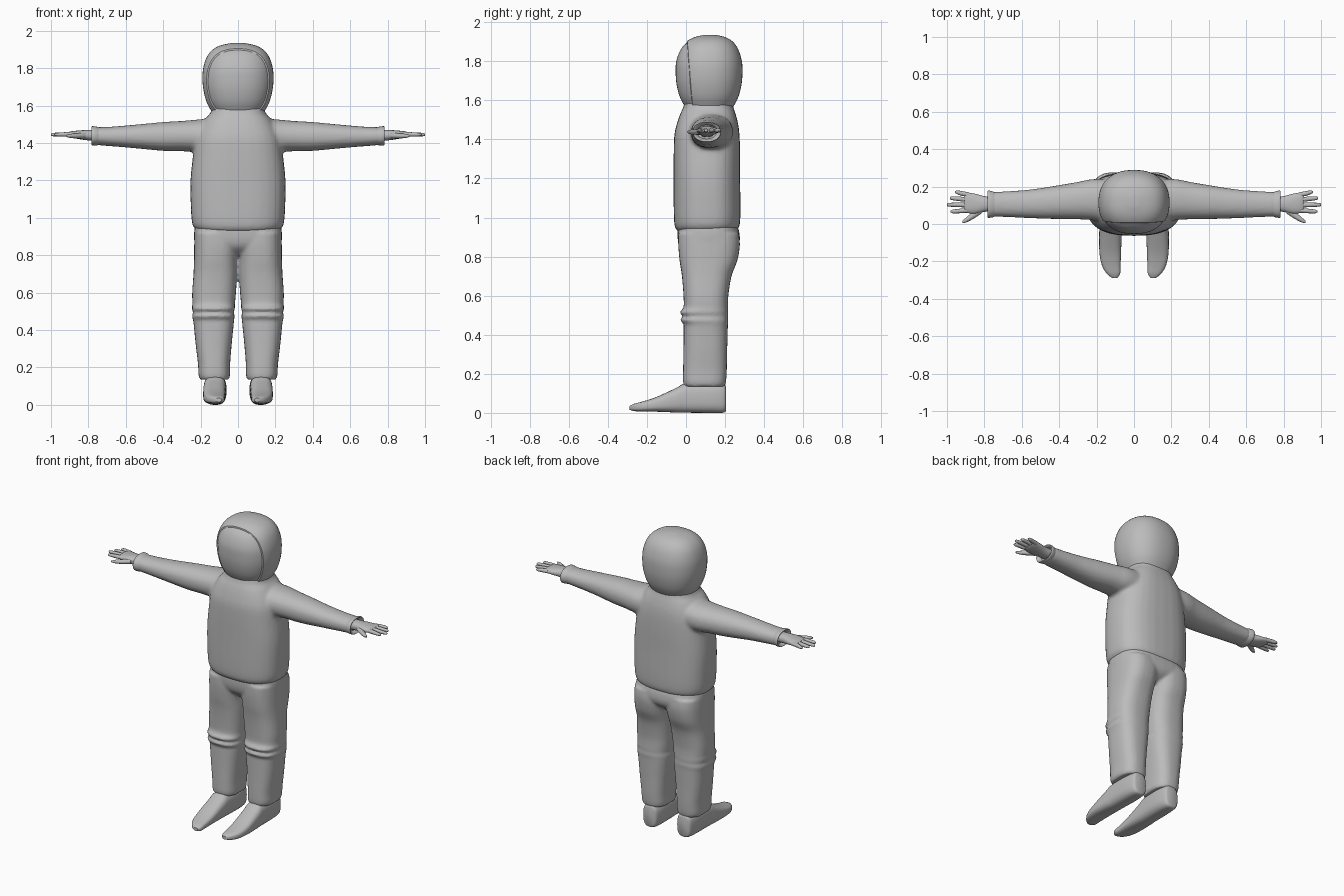
import bpy, bmesh, math

grey = bpy.data.materials.new("suit grey")
grey.diffuse_color = (0.5, 0.5, 0.5, 1)


def catmull(rows, steps):
    """Smooth interpolation between section rows."""
    out = []
    last = len(rows) - 1
    for i in range(last):
        p0, p1, p2, p3 = rows[max(i - 1, 0)], rows[i], rows[i + 1], rows[min(i + 2, last)]
        for k in range(steps):
            t = k / steps
            out.append([0.5 * (2 * b + (c - a) * t + (2 * a - 5 * b + 4 * c - d) * t * t
                        + (3 * b - a - 3 * c + d) * t ** 3) for a, b, c, d in zip(p0, p1, p2, p3)])
    return out + [list(rows[-1])]


def loft(bm, rows, axis, side=1, n=2.4, segs=32, steps=4):
    """Rows are (position, centre u, centre v, half u, half v) along an axis."""
    rings = []
    for a, cu, cv, hu, hv in catmull(rows, steps):
        ring = []
        for k in range(segs):
            t = 2 * math.pi * k / segs
            c, s = math.cos(t), math.sin(t)
            u = cu + hu * math.copysign(abs(c) ** (2 / n), c)
            v = cv + hv * math.copysign(abs(s) ** (2 / n), s)
            x, y, z = {'x': (a, u, v), 'y': (u, a, v), 'z': (u, v, a)}[axis]
            ring.append(bm.verts.new((x * side, y, z)))
        rings.append(ring)
    for r, q in zip(rings, rings[1:]):
        for k in range(segs):
            j = (k + 1) % segs
            bm.faces.new((r[k], r[j], q[j], q[k]))
    bm.faces.new(rings[0])
    bm.faces.new(rings[-1])


def finish(bm, name, voxel=0, smooth=0):
    bmesh.ops.recalc_face_normals(bm, faces=bm.faces)
    me = bpy.data.meshes.new(name)
    bm.to_mesh(me)
    bm.free()
    me.materials.append(grey)
    ob = bpy.data.objects.new(name, me)
    bpy.context.collection.objects.link(ob)
    if voxel:
        m = ob.modifiers.new("blend", 'REMESH')
        m.mode = 'VOXEL'
        m.voxel_size = voxel
        m.use_smooth_shade = True
        s = ob.modifiers.new("soften", 'SMOOTH')
        s.factor, s.iterations = 0.5, smooth
    else:
        bpy.ops.object.select_all(action='DESELECT')
        bpy.context.view_layer.objects.active = ob
        ob.select_set(True)
        bpy.ops.object.shade_smooth_by_angle(angle=math.radians(40))
    return ob


# Jacket: torso and both sleeves blended together
bm = bmesh.new()
loft(bm, [(.925, 0, .105, .20, .14), (.94, 0, .107, .228, .158), (.97, 0, .108, .245, .168),
          (1.05, 0, .108, .252, .171), (1.2, 0, .107, .254, .170), (1.33, 0, .107, .241, .170),
          (1.42, 0, .107, .228, .167), (1.48, 0, .11, .205, .157), (1.53, 0, .112, .175, .142),
          (1.56, 0, .114, .148, .130), (1.60, 0, .115, .138, .120)], 'z', n=2.6)
for s in (1, -1):
    loft(bm, [(.10, .12, 1.44, .12, .095), (.22, .13, 1.438, .110, .087), (.3, .125, 1.437, .100, .081),
              (.4, .117, 1.435, .091, .077), (.55, .108, 1.435, .077, .063),
              (.68, .106, 1.435, .069, .052), (.76, .105, 1.437, .066, .048)], 'x', s, 2.2)
finish(bm, "jacket", .011, 4)

# Trousers: hips and two legs with knee folds
bm = bmesh.new()
loft(bm, [(.80, 0, .11, .17, .09), (.84, 0, .115, .225, .14), (.88, 0, .117, .234, .158),
          (.93, 0, .114, .234, .158), (.965, 0, .110, .228, .150)], 'z', n=2.8)
for s in (1, -1):
    loft(bm, [(.135, .125, .095, .078, .104), (.16, .127, .095, .084, .110), (.22, .128, .097, .086, .112),
              (.32, .130, .099, .096, .112), (.43, .130, .101, .107, .113), (.455, .131, .101, .110, .114),
              (.475, .132, .094, .114, .123), (.495, .131, .099, .109, .116),
              (.515, .132, .092, .115, .124), (.54, .130, .101, .114, .114), (.6, .128, .102, .117, .115),
              (.7, .121, .106, .117, .127), (.78, .118, .115, .117, .148),
              (.86, .112, .118, .122, .158), (.92, .112, .115, .120, .155)], 'z', s, 2.6)
finish(bm, "trousers", .009, 3)

# Hooded helmet with a face visor cut in at the front
bm = bmesh.new()
loft(bm, [(1.55, 0, .115, .130, .115), (1.575, 0, .115, .145, .132), (1.62, 0, .115, .168, .154),
          (1.68, 0, .115, .184, .169), (1.74, 0, .115, .190, .174), (1.80, 0, .115, .186, .171),
          (1.86, 0, .117, .167, .151), (1.90, 0, .120, .135, .120), (1.923, 0, .122, .090, .080),
          (1.935, 0, .122, .03, .03)], 'z', n=2.3, segs=48)
bmesh.ops.recalc_face_normals(bm, faces=bm.faces)
bmesh.ops.bisect_plane(bm, geom=bm.verts[:] + bm.edges[:] + bm.faces[:],
                       plane_co=(0, .02, 1.74), plane_no=(0, 1, .08))
visor = [f for f in bm.faces if f.calc_center_median().y + .08 * (f.calc_center_median().z - 1.74) < .02
         and f.calc_center_median().z > 1.56]
bmesh.ops.inset_region(bm, faces=visor, thickness=.006, depth=-.006)
finish(bm, "helmet")

for s, tag in ((1, "left"), (-1, "right")):
    # Flared sleeve cuff, folded back inside
    bm = bmesh.new()
    loft(bm, [(.735, .105, 1.436, .060, .044), (.755, .105, 1.437, .069, .050),
              (.779, .106, 1.438, .073, .052), (.781, .106, 1.438, .066, .045),
              (.76, .106, 1.438, .050, .035)], 'x', s, 2.2, steps=2)
    finish(bm, tag + "_cuff")

    # Hand: palm, four fingers and a thumb
    bm = bmesh.new()
    loft(bm, [(.74, .107, 1.440, .038, .030), (.80, .107, 1.442, .042, .028), (.85, .108, 1.444, .054, .023),
              (.895, .114, 1.446, .054, .016), (.91, .114, 1.446, .047, .008)], 'x', s, 2.3, 24, 3)
    for y0, y1, tip in ((.156, .170, .958), (.128, .138, .985), (.101, .103, 1.0), (.074, .067, .980)):
        loft(bm, [(.88, y0, 1.446, .013, .012), (.92, (y0 + y1) / 2, 1.446, .0125, .012),
                  (tip - .012, y1, 1.445, .010, .009), (tip, y1, 1.444, .004, .004)], 'x', s, 2, 12, 3)
    loft(bm, [(.815, .078, 1.440, .022, .016), (.855, .050, 1.438, .020, .014),
              (.895, .023, 1.438, .014, .011), (.918, .010, 1.438, .006, .005)], 'x', s, 2, 12, 3)
    finish(bm, tag + "_hand")

    # Pointed flat shoe
    bm = bmesh.new()
    loft(bm, [(.205, .122, .072, .036, .060), (.19, .122, .075, .050, .074), (.12, .122, .078, .060, .078),
              (0, .124, .076, .060, .075), (-.05, .126, .065, .060, .063), (-.15, .127, .044, .058, .038),
              (-.22, .122, .033, .050, .026), (-.265, .110, .028, .036, .019),
              (-.288, .103, .026, .014, .010)], 'y', s, 2.9)
    finish(bm, tag + "_shoe")
